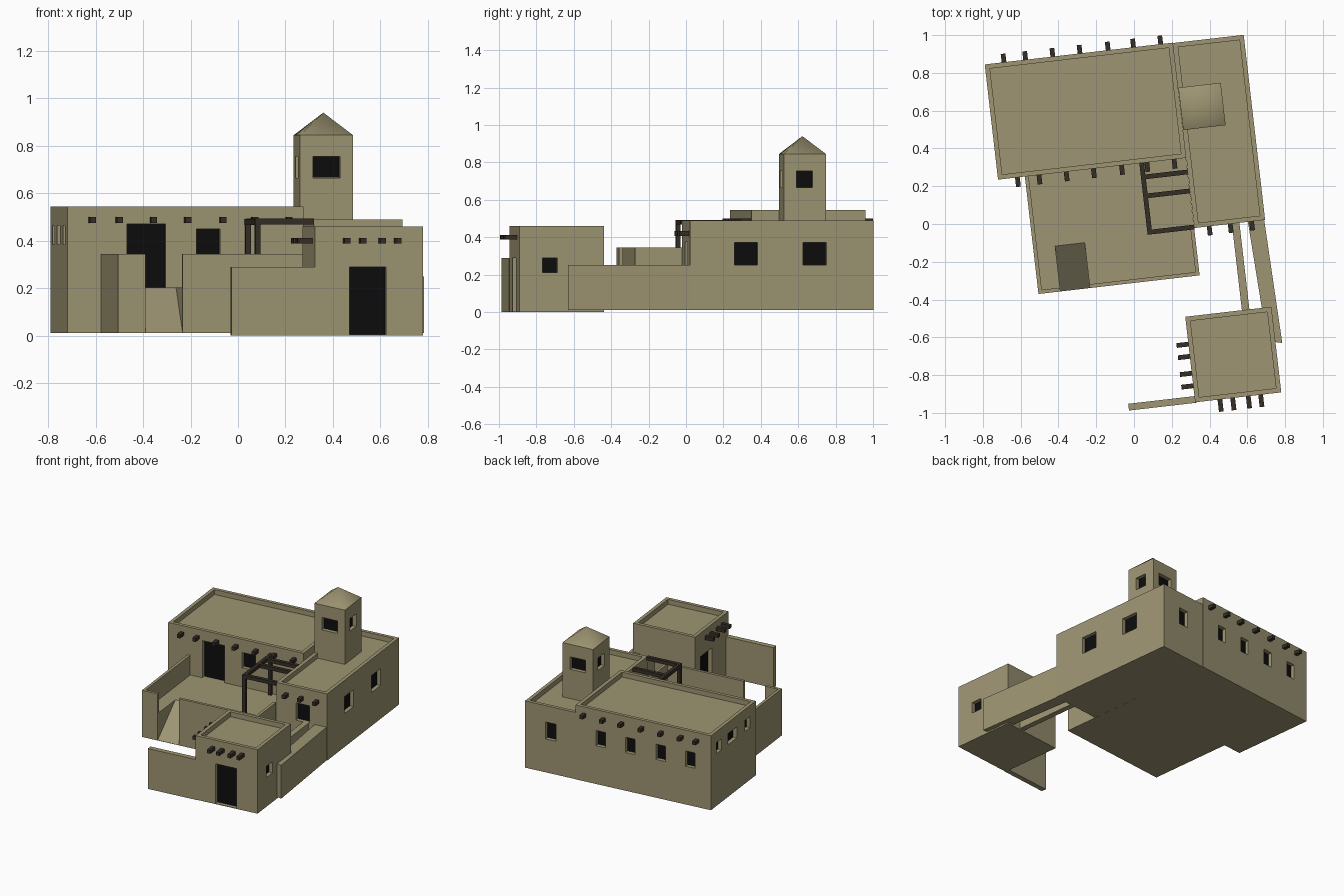
import bpy, math

if "Cube" in bpy.data.objects:
    bpy.data.objects.remove(bpy.data.objects["Cube"])

TURN = math.radians(6.6)   # whole compound is turned slightly about z


def material(name, rgb):
    m = bpy.data.materials.new(name)
    m.diffuse_color = (*rgb, 1)
    m.use_nodes = True
    m.node_tree.nodes["Principled BSDF"].inputs["Base Color"].default_value = m.diffuse_color
    return m


ADOBE = material("adobe", (0.34, 0.30, 0.17))
WOOD = material("dark_wood", (0.035, 0.027, 0.02))
DARK = material("dark_opening", (0.004, 0.004, 0.004))


def mesh_object(name, verts, faces, mat):
    me = bpy.data.meshes.new(name)
    me.from_pydata(verts, [], faces)
    me.materials.append(mat)
    ob = bpy.data.objects.new(name, me)
    ob.rotation_euler.z = TURN
    bpy.context.collection.objects.link(ob)
    return ob


def loft(name, low, high, mat):
    n = len(low)
    sides = [(i, (i + 1) % n, n + (i + 1) % n, n + i) for i in range(n)]
    return mesh_object(name, low + high, [tuple(range(n))[::-1], tuple(range(n, 2 * n))] + sides, mat)


def box(name, x0, x1, y0, y1, z0, z1, mat=ADOBE):
    ring = [(x0, y0), (x1, y0), (x1, y1), (x0, y1)]
    return loft(name, [(*p, z0) for p in ring], [(*p, z1) for p in ring], mat)


def carve(ob, cutter):
    cutter.hide_render = True
    mod = ob.modifiers.new("cut", 'BOOLEAN')
    mod.operation, mod.solver, mod.object = 'DIFFERENCE', 'EXACT', cutter
    bpy.context.view_layer.update()
    bpy.context.view_layer.objects.active = ob
    bpy.ops.object.modifier_apply(modifier=mod.name)
    bpy.data.objects.remove(cutter)


def opening(ob, name, side, wall, c, w, z0, z1, depth=0.03):
    """Recess with a dark panel; side is 'x+', 'x-', 'y+' or 'y-', c the centre along the wall."""
    s = 1 if side[1] == '+' else -1

    def slab(label, a, b, grow, mat):
        lo, hi = sorted((wall + s * a, wall + s * b))
        along = (c - w / 2 - grow, c + w / 2 + grow)
        r = (lo, hi, *along) if side[0] == 'x' else (*along, lo, hi)
        return box(label, *r, z0 - grow * (z0 > 0.02), z1 + grow, mat)
    carve(ob, slab("cutter", 0.02, -depth, 0, ADOBE))
    slab(name, -depth + 0.003, -depth - 0.004, -0.0005, DARK)


def building(name, x0, x1, y0, y1, z0, z1, drop=0.035, rim=0.025):
    ob = box(name, x0, x1, y0, y1, z0, z1)
    carve(ob, box("cutter", x0 + rim, x1 - rim, y0 + rim, y1 - rim, z1 - drop, z1 + 0.1))
    return ob


def beam_ends(name, side, wall, centres, z, out, h=0.0125):
    s = 1 if side[1] == '+' else -1
    lo, hi = sorted((wall - s * 0.01, wall + s * out))
    for c in centres:
        r = (lo, hi, c - h, c + h) if side[0] == 'x' else (c - h, c + h, lo, hi)
        box(name, *r, z - h, z + h, WOOD)


# Main hall
hall = building("main_hall", -0.688, 0.315, 0.316, 0.93, 0.01, 0.545)
opening(hall, "hall_door", 'y-', 0.316, -0.353, 0.165, 0.203, 0.47)
opening(hall, "hall_front_window", 'y-', 0.316, -0.09, 0.10, 0.34, 0.45)
for u in (0.13, -0.09, -0.315, -0.535):
    opening(hall, "hall_back_window", 'y+', 0.93, u, 0.07, 0.285, 0.395)
for v, w in ((0.82, 0.07), (0.635, 0.12), (0.43, 0.07)):
    opening(hall, "hall_side_window", 'x-', -0.688, v, w, 0.385, 0.465)
rafters = (-0.585, -0.47, -0.325, -0.18, -0.03, 0.105, 0.25)
beam_ends("hall_front_rafter", 'y-', 0.316, rafters, 0.488, 0.05)
beam_ends("hall_back_rafter", 'y+', 0.93, rafters, 0.488, 0.045)

# Side wing
wing = building("side_wing", 0.315, 0.692, -0.058, 0.928, 0.01, 0.49)
for v in (0.243, 0.613):
    opening(wing, "wing_side_window", 'x+', 0.692, v, 0.125, 0.25, 0.372)
opening(wing, "wing_front_window", 'y-', -0.058, 0.51, 0.10, 0.25, 0.375)
opening(wing, "wing_back_window", 'y+', 0.928, 0.50, 0.08, 0.25, 0.372)
beam_ends("wing_rafter", 'y-', -0.058, (0.394, 0.506, 0.62), 0.42, 0.048)

# Tower with pyramid roof
tower = box("tower", 0.316, 0.542, 0.464, 0.690, 0.42, 0.845)
for side, wall, c, w in (('y-', 0.464, 0.429, 0.115), ('y+', 0.690, 0.429, 0.115),
                         ('x-', 0.316, 0.575, 0.088), ('x+', 0.542, 0.575, 0.088)):
    opening(tower, "tower_window", side, wall, c, w, 0.665, 0.755)
roof = mesh_object("tower_roof",
                   [(0.316, 0.464, 0.845), (0.542, 0.464, 0.845), (0.542, 0.690, 0.845),
                    (0.316, 0.690, 0.845), (0.429, 0.577, 0.94)],
                   [(0, 1, 4), (1, 2, 4), (2, 3, 4), (3, 0, 4)], ADOBE)
roof.data.shade_smooth()

# Raised courtyard with parapet walls and an entry ramp
FLOOR = 0.203
yard = box("courtyard", -0.545, 0.314, -0.31, 0.316, 0.01, 0.345)
carve(yard, box("cutter", -0.525, 0.294, -0.29, 0.35, FLOOR, 0.5))
carve(yard, box("cutter", 0.28, 0.35, -0.058, 0.35, FLOOR, 0.5))
profile = [(-0.34, -0.012), (-0.068, FLOOR), (-0.068, 0.5), (-0.34, 0.5)]
carve(yard, loft("cutter", [(-0.428, *p) for p in profile], [(-0.271, *p) for p in profile], ADOBE))

# Pergola
box("pergola_side_beam", 0.065, 0.09, -0.065, 0.316, 0.467, 0.492, WOOD)
for v in (-0.0525, 0.14, 0.241):
    box("pergola_cross_beam", 0.066, 0.316, v - 0.0125, v + 0.0125, 0.468, 0.493, WOOD)
for v in (-0.0525, 0.30):
    box("pergola_post", 0.066, 0.089, v - 0.0115, v + 0.0115, FLOOR, 0.47, WOOD)

# Gatehouse
gate = building("gatehouse", 0.213, 0.672, -0.975, -0.519, 0.0, 0.46)
opening(gate, "gate_front_door", 'y-', -0.975, 0.438, 0.155, 0.004, 0.29)
opening(gate, "gate_side_door", 'x-', 0.213, -0.67, 0.155, 0.004, 0.29)
opening(gate, "gate_window", 'x+', 0.672, -0.81, 0.08, 0.21, 0.29)
beam_ends("gate_front_rafter", 'y-', -0.975, (0.345, 0.413, 0.496, 0.562), 0.40, 0.065)
beam_ends("gate_side_rafter", 'x-', 0.213, (-0.665, -0.73, -0.82, -0.887), 0.40, 0.063)

# Boundary walls
box("front_wall", -0.14, 0.22, -0.978, -0.942, 0.0, 0.29)
box("inner_passage_wall", 0.515, 0.555, -0.525, -0.05, 0.01, 0.25)
outline = [(0.60, 0.03), (0.688, 0.03), (0.785, -0.63), (0.705, -0.62)][::-1]
outer = loft("outer_passage_wall", [(*p, 0.01) for p in outline], [(*p, 0.25) for p in outline], ADOBE)
outer.rotation_euler.z = 0
